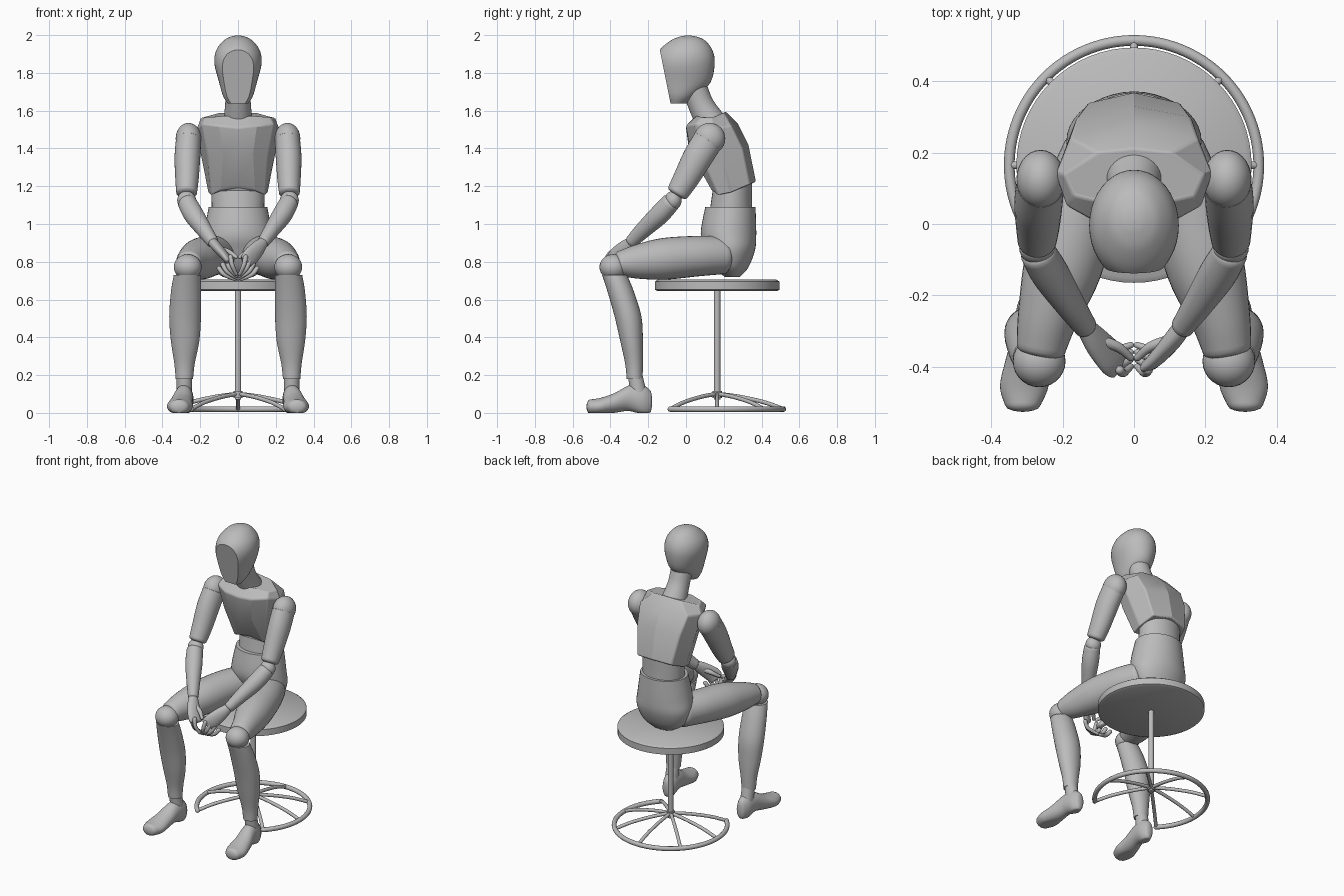
import bpy, bmesh
from math import sin, cos, pi, radians
from mathutils import Vector

if "Cube" in bpy.data.objects:
    bpy.data.objects.remove(bpy.data.objects["Cube"])

grey = bpy.data.materials.new("plain grey")
grey.use_nodes = True
tone = (0.5, 0.5, 0.5, 1)
grey.diffuse_color = tone
grey.node_tree.nodes["Principled BSDF"].inputs["Base Color"].default_value = tone


def finish(name, bm, angle=40, bevel=0):
    bmesh.ops.recalc_face_normals(bm, faces=bm.faces)
    mesh = bpy.data.meshes.new(name)
    bm.to_mesh(mesh)
    bm.free()
    obj = bpy.data.objects.new(name, mesh)
    bpy.context.collection.objects.link(obj)
    mesh.materials.append(grey)
    bpy.ops.object.select_all(action="DESELECT")
    obj.select_set(True)
    bpy.context.view_layer.objects.active = obj
    bpy.ops.object.shade_smooth_by_angle(angle=radians(angle))
    if bevel:
        mod = obj.modifiers.new("soft edges", "BEVEL")
        mod.width, mod.segments = bevel, 3
    return obj


def spline(keys, steps):
    """Catmull-Rom through rows of numbers."""
    keys = [Vector(k) for k in keys]
    rows = []
    for i in range(len(keys) - 1):
        p, q = keys[i], keys[i + 1]
        before = keys[i - 1] if i else p
        after = keys[i + 2] if i + 2 < len(keys) else q
        for s in range(steps):
            t = s / steps
            rows.append(p + (q - before) * t * 0.5
                        + (before * 2 - p * 5 + q * 4 - after) * t * t * 0.5
                        + (p * 3 - before - q * 3 + after) * t ** 3 * 0.5)
    return rows + [keys[-1]]


def bridge(bm, rings):
    """Skin a stack of closed rings and cap both ends."""
    loops = [[bm.verts.new(p) for p in ring] for ring in rings]
    count = len(loops[0])
    for low, high in zip(loops, loops[1:]):
        for i in range(count):
            j = (i + 1) % count
            bm.faces.new((low[i], low[j], high[j], high[i]))
    bm.faces.new(loops[0])
    bm.faces.new(loops[-1])


def loft(keys, axis=None, ref=(1, 0, 0), n=32, steps=5, dome=0):
    """Elliptical rings along a path of x, y, z, half width, half depth."""
    rows = spline(keys, steps)
    spots = [Vector(r[:3]) for r in rows]
    frames = []
    for i, r in enumerate(rows):
        along = spots[min(i + 1, len(spots) - 1)] - spots[max(i - 1, 0)]
        along = Vector(axis) if axis else along.normalized()
        frames.append((spots[i], along, r[3], r[4]))
    if dome:
        start, end = frames[0], frames[-1]
        for a in (30, 55, 75, 88):
            s, c = sin(radians(a)), cos(radians(a))
            for (p, t, w, d), sign in ((start, -1), (end, 1)):
                cap = (p + t * sign * s * dome * min(w, d), t, w * c, d * c)
                frames.insert(0 if sign < 0 else len(frames), cap)
    rings = []
    for p, t, w, d in frames:
        u = (Vector(ref) - t * t.dot(Vector(ref))).normalized()
        v = t.cross(u)
        rings.append([p + u * w * cos(2 * pi * i / n) + v * d * sin(2 * pi * i / n)
                      for i in range(n)])
    bm = bmesh.new()
    bridge(bm, rings)
    return bm


def ball(name, centre, radii):
    bm = bmesh.new()
    bmesh.ops.create_uvsphere(bm, u_segments=28, v_segments=16, radius=1)
    bmesh.ops.scale(bm, vec=radii, verts=bm.verts)
    bmesh.ops.translate(bm, vec=centre, verts=bm.verts)
    finish(name, bm)


def both(name, maker, *rows, **options):
    """Make a part on the left, then its mirror on the right."""
    for side, label in ((1, "left_"), (-1, "right_")):
        maker(label + name, *[(r[0] * side, *r[1:]) for r in rows], **options)


def limb(name, *keys, **options):
    finish(name, loft(keys, **options))


# Stool
UP = (0, 0, 1)
SY = 0.165
limb("seat", (0, SY, 0.645, 0.315, 0.315), (0, SY, 0.652, 0.33, 0.33),
     (0, SY, 0.695, 0.33, 0.33), (0, SY, 0.705, 0.315, 0.315), axis=UP, n=64, steps=1)
limb("pole", (0, SY, 0.07, 0.017, 0.017), (0, SY, 0.65, 0.017, 0.017), axis=UP, steps=1)
limb("hub", (0, SY, 0.08, 0.025, 0.025), (0, SY, 0.115, 0.025, 0.025), axis=UP, steps=1)


def rim(angle, radius, z, thick):
    a = radians(angle)
    return (radius * cos(a), SY + radius * sin(a), z, thick, thick)


limb("base_ring", *[rim(a, 0.35, 0.02, 0.015) for a in range(-45, 226, 6)],
     ref=UP, n=12, steps=2, dome=1)
for k in range(7):
    a = 45 * k - 45
    limb(f"spoke_{k + 1}", rim(a, 0.01, 0.1, 0.011), rim(a, 0.12, 0.085, 0.011),
         rim(a, 0.25, 0.056, 0.011), rim(a, 0.35, 0.02, 0.011), ref=UP, n=12)

# Head with a flat face plane
head = loft([(0, -0.045, 1.638, 0.055, 0.05), (0, -0.03, 1.68, 0.08, 0.09),
             (0, -0.01, 1.75, 0.1, 0.14), (0, -0.005, 1.85, 0.125, 0.157),
             (0, 0, 1.92, 0.115, 0.14), (0, 0.01, 1.972, 0.075, 0.09),
             (0, 0.012, 1.993, 0.035, 0.04), (0, 0.012, 1.998, 0.005, 0.005)],
            axis=UP, n=40)
cut = bmesh.ops.bisect_plane(head, geom=head.verts[:] + head.edges[:] + head.faces[:],
                             plane_co=(0, -0.134, 1.9), plane_no=(0, -1, -0.2), clear_outer=True)
bmesh.ops.holes_fill(head, edges=[e for e in head.edges if e.is_boundary])
finish("head", head, 25)
limb("neck", (0, 0.045, 1.72, 0.068, 0.068), (0, 0.08, 1.63, 0.068, 0.068),
     (0, 0.13, 1.54, 0.08, 0.08))

# Faceted chest, half sections from breastbone to spine
levels = [
    [(0, .13, 1.2), (.09, .135, 1.18), (.145, .17, 1.15), (.157, .24, 1.165), (.13, .34, 1.21), (0, .37, 1.225)],
    [(0, .015, 1.4), (.08, .03, 1.37), (.16, .08, 1.36), (.2, .18, 1.38), (.16, .3, 1.4), (0, .33, 1.42)],
    [(0, 0, 1.51), (.1, 0, 1.52), (.19, .05, 1.53), (.22, .14, 1.5), (.18, .24, 1.52), (0, .275, 1.53)],
    [(0, .05, 1.57), (.08, .06, 1.575), (.17, .08, 1.565), (.2, .14, 1.56), (.1, .2, 1.59), (0, .21, 1.595)],
]
chest = bmesh.new()
bridge(chest, [half + [(-x, y, z) for x, y, z in half[-2:0:-1]] for half in levels])
finish("chest", chest, 22, 0.008)

# Waist and hips
limb("waist", (0, 0.235, 1.02, 0.135, 0.12), (0, 0.24, 1.1, 0.14, 0.11),
     (0, 0.25, 1.24, 0.14, 0.1), axis=UP)
limb("pelvis", (0, 0.235, 1.09, 0.155, 0.133), (0, 0.225, 0.95, 0.18, 0.147),
     (0, 0.235, 0.86, 0.188, 0.13), (0, 0.24, 0.77, 0.15, 0.09),
     (0, 0.245, 0.72, 0.08, 0.04), axis=UP, n=40)

# Legs
both("thigh", limb, (0.1, 0.2, 0.835, 0.1, 0.1), (0.15, 0.06, 0.83, 0.11, 0.107),
     (0.2, -0.12, 0.815, 0.11, 0.11), (0.242, -0.26, 0.8, 0.085, 0.09),
     (0.262, -0.355, 0.79, 0.068, 0.065), dome=0.3)
both("knee", lambda name, c: ball(name, c, (0.074, 0.073, 0.068)), (0.266, -0.385, 0.772))
both("shin", limb, (0.268, -0.378, 0.73, 0.072, 0.066), (0.275, -0.345, 0.64, 0.08, 0.07),
     (0.28, -0.307, 0.51, 0.084, 0.071), (0.28, -0.288, 0.38, 0.075, 0.06),
     (0.283, -0.275, 0.26, 0.054, 0.047), (0.284, -0.272, 0.18, 0.046, 0.042), axis=UP)
both("ankle", limb, (0.284, -0.25, 0.09, 0.042, 0.045), (0.284, -0.268, 0.195, 0.04, 0.038))


def shoe(name, *keys):
    bm = loft(keys, axis=(0, -1, 0), dome=0.5)
    for v in bm.verts:
        v.co.z = max(v.co.z, 0)
    finish(name, bm, 50)


both("foot", shoe, (0.28, -0.195, 0.06, 0.032, 0.065), (0.282, -0.23, 0.068, 0.046, 0.08),
     (0.288, -0.3, 0.078, 0.05, 0.068), (0.3, -0.38, 0.052, 0.06, 0.052),
     (0.308, -0.455, 0.035, 0.068, 0.044), (0.312, -0.508, 0.033, 0.05, 0.038))

# Arms
both("shoulder", lambda name, c: ball(name, c, (0.068, 0.083, 0.083)), (0.262, 0.125, 1.452))
both("upper_arm", limb, (0.262, 0.115, 1.44, 0.067, 0.08), (0.268, 0.06, 1.35, 0.068, 0.078),
     (0.27, 0, 1.24, 0.062, 0.068), (0.272, -0.045, 1.165, 0.055, 0.058), dome=0.3)
both("elbow", lambda name, c: ball(name, c, (0.05, 0.045, 0.05)), (0.272, -0.068, 1.125))
both("forearm", limb, (0.27, -0.08, 1.115, 0.05, 0.05), (0.235, -0.14, 1.05, 0.053, 0.053),
     (0.18, -0.225, 0.97, 0.042, 0.044), (0.135, -0.29, 0.905, 0.032, 0.034), dome=0.4)

# Clasped hands
both("palm", limb, (0.135, -0.29, 0.905, 0.028, 0.026), (0.105, -0.33, 0.87, 0.042, 0.026),
     (0.065, -0.375, 0.825, 0.05, 0.022), (0.045, -0.39, 0.8, 0.045, 0.018),
     ref=(0.6, 0.5, -0.6), dome=0.5)
for k in range(4):
    d = k * 0.02
    both(f"finger_{k + 1}", limb, (0.04 + d, -0.41 + d, 0.825 - d, 0.013, 0.013),
         (0.03 + d * 0.7, -0.418 + d, 0.78 - d * 0.8, 0.012, 0.012),
         (0.009, -0.4 + d, 0.735 - d * 0.5, 0.009, 0.009), n=14, dome=1)
both("thumb", limb, (0.09, -0.33, 0.865, 0.017, 0.017), (0.045, -0.345, 0.85, 0.014, 0.014),
     (0.01, -0.375, 0.825, 0.01, 0.01), ref=UP, n=14, dome=1)
